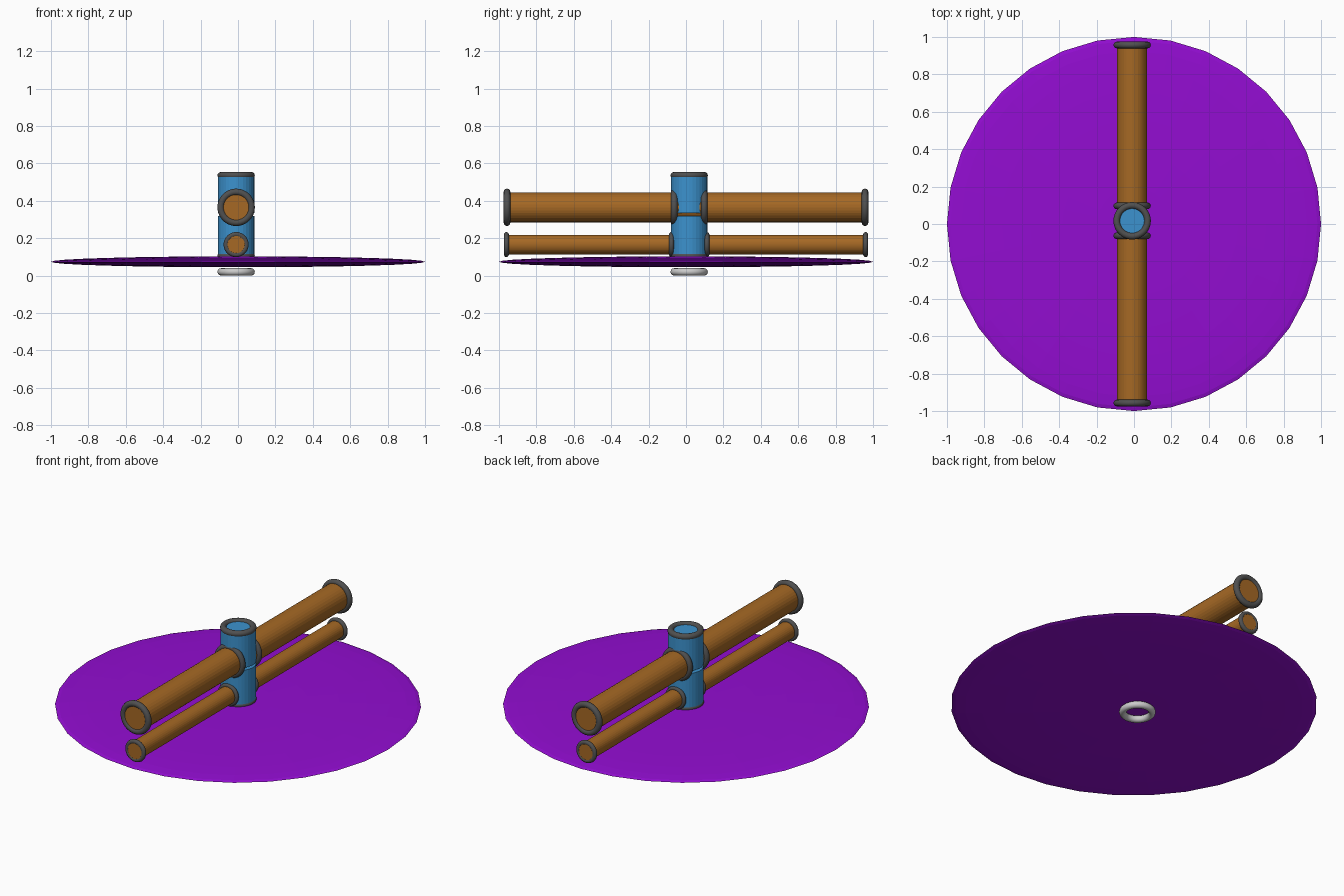
import bpy
from math import radians

if "Cube" in bpy.data.objects:
    bpy.data.objects.remove(bpy.data.objects["Cube"])

def material(name, rgb):
    m = bpy.data.materials.new(name)
    m.diffuse_color = (*rgb, 1)
    m.use_nodes = True
    m.node_tree.nodes["Principled BSDF"].inputs["Base Color"].default_value = m.diffuse_color
    return m

PURPLE = material("purple", (0.29, 0.004, 0.64))
BROWN = material("brown", (0.38, 0.14, 0.018))
BLUE = material("blue", (0.045, 0.29, 0.62))
DARK = material("dark_grey", (0.08, 0.08, 0.08))
ALONG_Y = (radians(90), 0, 0)
CX, CY = -0.01, 0.017   # axis of the post

def finish(name, mat):
    ob = bpy.context.object
    ob.name = name
    if mat:
        ob.data.materials.append(mat)
    return ob

def tube(name, loc, radius, length, mat, rot=(0, 0, 0)):
    bpy.ops.mesh.primitive_cylinder_add(vertices=32, radius=radius, depth=length,
                                        location=loc, rotation=rot)
    return finish(name, mat)

def ring(name, loc, outer, minor, mat=DARK, rot=(0, 0, 0)):
    bpy.ops.mesh.primitive_torus_add(major_radius=outer - minor, minor_radius=minor,
                                     major_segments=48, minor_segments=12,
                                     location=loc, rotation=rot)
    ob = finish(name, mat)
    bpy.ops.object.shade_smooth()
    return ob

# Flattened round disc
bpy.ops.mesh.primitive_uv_sphere_add(segments=32, ring_count=16, radius=1, location=(0, 0, 0.074))
finish("disc", PURPLE).scale = (1, 1, 0.029)

# Post in two sections with a narrow gap
tube("post_lower", (CX, CY, 0.2125), 0.097, 0.215, BLUE)
tube("post_upper", (CX, CY, 0.4375), 0.097, 0.205, BLUE)
ring("post_top_ring", (CX, CY, 0.536), 0.1, 0.018)
ring("post_bottom_ring", (CX, CY, 0.106), 0.1, 0.018)
ring("base_ring", (CX, CY, 0.02), 0.1, 0.02, None)

# Two crossbars with rings at the ends and at the post
for name, z, r, outer, minor, end, inner in (
        ("upper_bar", 0.365, 0.08, 0.1, 0.018, 0.957, 0.08),
        ("lower_bar", 0.166, 0.052, 0.067, 0.013, 0.96, 0.095)):
    tube(name, (CX, 0, z), r, 2 * end + 0.02, BROWN, ALONG_Y)
    for side, s in (("front", -1), ("back", 1)):
        ring(f"{name}_{side}_end_ring", (CX, s * end, z), outer, minor, rot=ALONG_Y)
        ring(f"{name}_{side}_collar", (CX, CY + s * inner, z), outer, minor, rot=ALONG_Y)
